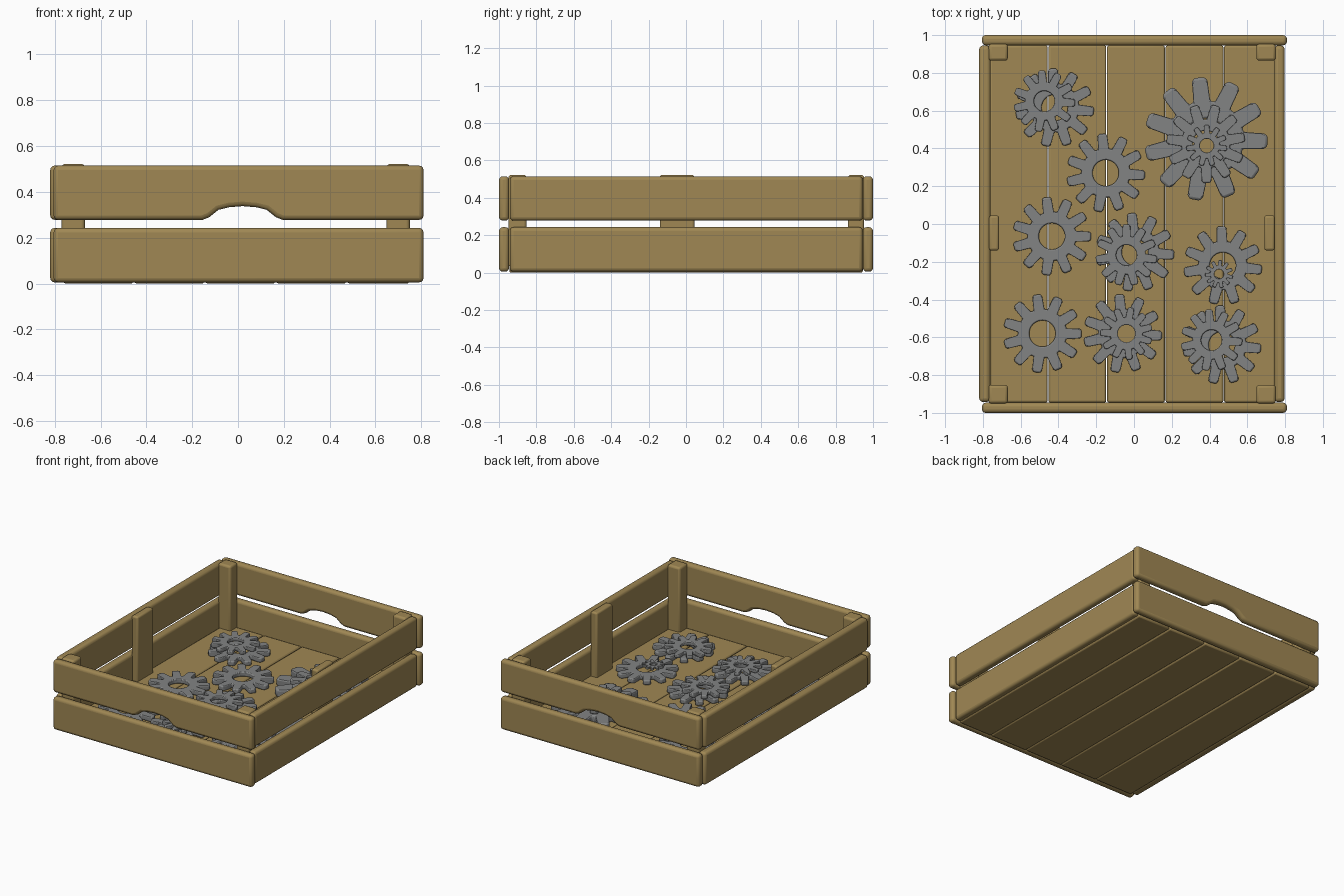
import bpy, bmesh, math
from mathutils import Vector

if "Cube" in bpy.data.objects:
    bpy.data.objects.remove(bpy.data.objects["Cube"])


def material(name, rgb):
    m = bpy.data.materials.new(name)
    m.diffuse_color = (*rgb, 1)
    m.use_nodes = True
    m.node_tree.nodes["Principled BSDF"].inputs["Base Color"].default_value = m.diffuse_color
    return m


WOOD = material("tan_wood", (0.35, 0.245, 0.088))
STEEL = material("grey_steel", (0.225, 0.23, 0.23))


def finish(name, bm, mat, bevel, segments):
    bmesh.ops.recalc_face_normals(bm, faces=bm.faces[:])
    me = bpy.data.meshes.new(name)
    bm.to_mesh(me)
    bm.free()
    ob = bpy.data.objects.new(name, me)
    bpy.context.collection.objects.link(ob)
    me.materials.append(mat)
    mod = ob.modifiers.new("rounded_edges", 'BEVEL')
    mod.width = bevel
    mod.segments = segments
    mod.limit_method = 'ANGLE'
    mod.angle_limit = math.radians(35)
    bpy.ops.object.select_all(action='DESELECT')
    ob.select_set(True)
    bpy.context.view_layer.objects.active = ob
    bpy.ops.object.shade_smooth_by_angle(angle=math.radians(40))
    return ob


def board(name, x0, x1, y0, y1, z0, z1, bevel=0.02, segments=3):
    bm = bmesh.new()
    bmesh.ops.create_cube(bm, size=1)
    lo, hi = Vector((x0, y0, z0)), Vector((x1, y1, z1))
    for v in bm.verts:
        v.co = [lo[i] + (v.co[i] + 0.5) * (hi[i] - lo[i]) for i in range(3)]
    return finish(name, bm, WOOD, bevel, segments)


def handle_board(name, y0, y1):
    # upper end board with a hand grip cut into its lower edge
    outline = [(-0.805, 0.515), (-0.805, 0.278), (-0.155, 0.278), (-0.125, 0.29),
               (-0.085, 0.322), (-0.04, 0.333), (0.02, 0.338), (0.08, 0.333),
               (0.125, 0.322), (0.165, 0.29), (0.195, 0.278), (0.81, 0.278), (0.81, 0.515)]
    bm = bmesh.new()
    f = bm.faces.new([bm.verts.new((x, y0, z)) for x, z in outline])
    ext = bmesh.ops.extrude_face_region(bm, geom=[f])
    bmesh.ops.translate(bm, vec=(0, y1 - y0, 0),
                        verts=[g for g in ext["geom"] if isinstance(g, bmesh.types.BMVert)])
    return finish(name, bm, WOOD, 0.02, 3)


def gear(name, x, y, z, radius, turn, teeth=11):
    # tooth profile as (radius, half width), mirrored about the tooth axis
    side = [(0.60, 0.135), (0.93, 0.125), (0.99, 0.085)]
    tooth = [(r, -w) for r, w in side] + [(r, w) for r, w in reversed(side)]
    thick = max(0.014, 0.16 * radius)
    bm = bmesh.new()
    rings = []
    for k in range(teeth):
        for r, w in tooth:
            a = math.radians(turn) + k * math.tau / teeth + math.atan2(w, r)
            outer, inner = math.hypot(r, w) * radius, 0.33 * radius
            rings.append([bm.verts.new((x + q * math.cos(a), y + q * math.sin(a), h))
                          for q, h in ((outer, z), (outer, z + thick),
                                       (inner, z + thick), (inner, z))])
    for i, a in enumerate(rings):
        b = rings[(i + 1) % len(rings)]
        for j in range(4):
            m = (j + 1) % 4
            bm.faces.new((a[j], b[j], b[m], a[m]))
    return finish(name, bm, STEEL, 0.03 * radius, 2)


# floor planks
edges = [-0.765, -0.455, -0.145, 0.165, 0.475, 0.75]
for i in range(5):
    board(f"floor_plank_{i + 1}", edges[i] + 0.002, edges[i + 1] - 0.002,
          -0.945, 0.945, 0.0, 0.05, 0.01, 2)

# long side boards, two per side
for side, x0, x1 in (("left", -0.82, -0.76), ("right", 0.742, 0.797)):
    board(f"{side}_lower_board", x0, x1, -0.942, 0.945, 0.005, 0.243)
    board(f"{side}_upper_board", x0, x1, -0.942, 0.945, 0.278, 0.515)

# end boards, the upper ones with a hand grip
for side, y0, y1 in (("front", -1.0, -0.946), ("back", 0.946, 1.0)):
    board(f"{side}_lower_board", -0.805, 0.81, y0, y1, 0.005, 0.243)
    handle_board(f"{side}_upper_board", y0, y1)

# inner corner posts and flat middle posts
for side, x0, x1, m0, m1 in (("left", -0.77, -0.668, -0.767, -0.715),
                             ("right", 0.648, 0.75, 0.69, 0.745)):
    board(f"{side}_front_post", x0, x1, -0.95, -0.852, 0.03, 0.522, 0.015)
    board(f"{side}_back_post", x0, x1, 0.865, 0.953, 0.03, 0.522, 0.015)
    board(f"{side}_middle_post", m0, m1, -0.14, 0.045, 0.03, 0.522, 0.012)

# loose gears lying on the floor: x, y, layer height, radius, rotation
gears = [(-0.15, 0.27, 0.05, 0.21, 95), (-0.435, -0.065, 0.05, 0.21, 98),
         (-0.485, -0.58, 0.05, 0.21, 98), (0.47, -0.22, 0.05, 0.21, 92),
         (0.45, -0.265, 0.084, 0.075, 85),
         (-0.42, 0.615, 0.05, 0.21, 60), (-0.475, 0.65, 0.084, 0.165, 95),
         (0.005, -0.15, 0.05, 0.21, 62), (-0.04, -0.165, 0.084, 0.165, 90),
         (-0.06, -0.58, 0.05, 0.21, 95), (-0.04, -0.58, 0.084, 0.14, 80),
         (0.465, -0.64, 0.05, 0.21, 60), (0.41, -0.615, 0.084, 0.165, 95),
         (0.38, 0.45, 0.05, 0.33, 96), (0.38, 0.425, 0.103, 0.21, 75),
         (0.385, 0.415, 0.137, 0.11, 90)]
for i, g in enumerate(gears):
    gear(f"gear_{i + 1}", *g)
